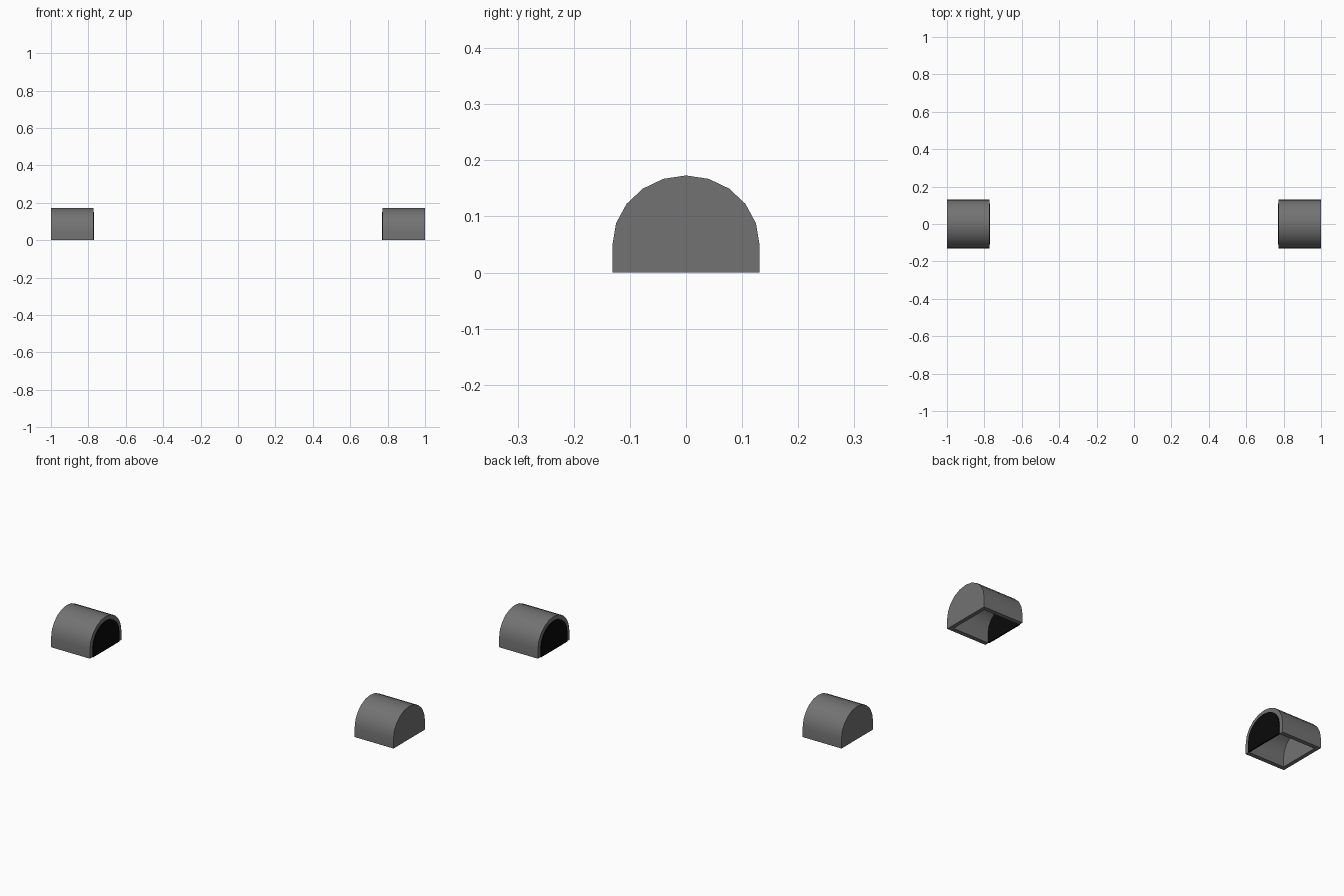
import bpy, bmesh, math

if "Cube" in bpy.data.objects:
    bpy.data.objects.remove(bpy.data.objects["Cube"])


def material(name, rgb):
    m = bpy.data.materials.new(name)
    m.diffuse_color = (*rgb, 1)
    m.use_nodes = True
    m.node_tree.nodes["Principled BSDF"].inputs["Base Color"].default_value = m.diffuse_color
    return m


GREY = material("grey_shell", (0.17, 0.17, 0.17))
BLACK = material("black_opening", (0.003, 0.003, 0.003))
SPRING = 0.05                      # height where the arch starts
END, INNER, CAP, WALL = 1.0, 0.773, 0.02, 0.022


def arch(inset=0.0):
    """Arch profile in y/z: straight legs and ten arc segments."""
    w, h = 0.131 - inset, 0.123 - inset
    arc = [(w * math.cos(math.pi * i / 10), SPRING + h * math.sin(math.pi * i / 10))
           for i in range(11)]
    return [(w, 0)] + arc + [(-w, 0)]


def finish(name, bm, mat):
    bmesh.ops.recalc_face_normals(bm, faces=bm.faces)
    me = bpy.data.meshes.new(name)
    bm.to_mesh(me)
    bm.free()
    me.materials.append(mat)
    ob = bpy.data.objects.new(name, me)
    bpy.context.collection.objects.link(ob)
    bpy.ops.object.select_all(action='DESELECT')
    ob.select_set(True)
    bpy.context.view_layer.objects.active = ob
    bpy.ops.object.shade_smooth_by_angle(angle=math.radians(30))


def ring(bm, x, inset):
    return [bm.verts.new((x, y, z)) for y, z in arch(inset)]


def bridge(bm, a, b):
    for i in range(len(a) - 1):
        bm.faces.new((a[i], a[i + 1], b[i + 1], b[i]))


for side, s in (("left", -1), ("right", 1)):
    # hollow arched shell: closed outer end, open underneath
    bm = bmesh.new()
    rings = [ring(bm, s * END, 0), ring(bm, s * INNER, 0),
             ring(bm, s * INNER, WALL), ring(bm, s * (END - CAP), WALL)]
    for a, b in zip(rings, rings[1:]):
        bridge(bm, a, b)
    bm.faces.new(rings[0])
    bm.faces.new(rings[3])
    o0, o1, i1, i0 = rings
    for k in (0, -1):              # underside of the two legs
        bm.faces.new((o0[k], o1[k], i1[k], i0[k]))
    bm.faces.new((o0[0], i0[0], i0[-1], o0[-1]))   # underside of the end wall
    finish(side + "_shell", bm, GREY)

    # dark arched plate standing slightly proud of the inner end
    bm = bmesh.new()
    a, b = ring(bm, s * (INNER + 0.003), WALL - 0.0005), ring(bm, s * (INNER - 0.004), WALL - 0.0005)
    bridge(bm, a, b)
    bm.faces.new(a)
    bm.faces.new(b)
    bm.faces.new((a[0], b[0], b[-1], a[-1]))
    finish(side + "_opening", bm, BLACK)
